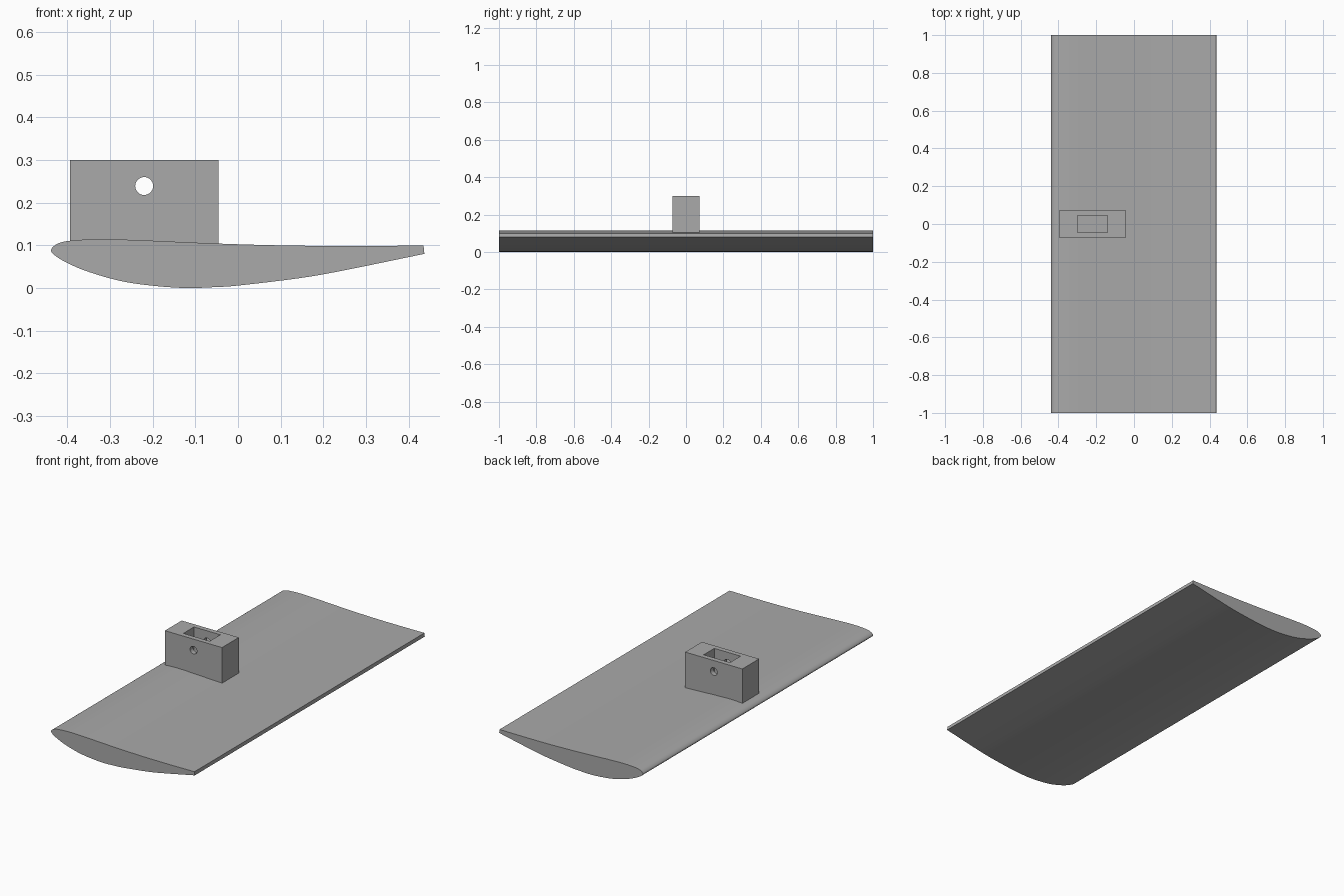
import bpy, bmesh, math
from mathutils import Matrix, Vector

cube = bpy.data.objects.get("Cube")
if cube:
    bpy.data.objects.remove(cube, do_unlink=True)

grey = bpy.data.materials.new("plain grey")
grey.use_nodes = True
colour = (0.4, 0.4, 0.4, 1)
grey.diffuse_color = colour
grey.node_tree.nodes["Principled BSDF"].inputs["Base Color"].default_value = colour


def make_object(name, bm):
    bmesh.ops.recalc_face_normals(bm, faces=bm.faces)
    mesh = bpy.data.meshes.new(name)
    bm.to_mesh(mesh)
    bm.free()
    mesh.materials.append(grey)
    obj = bpy.data.objects.new(name, mesh)
    bpy.context.collection.objects.link(obj)
    return obj


def box(name, centre, size):
    bm = bmesh.new()
    bmesh.ops.create_cube(bm, size=1, matrix=Matrix.Translation(centre) @ Matrix.Diagonal((*size, 1)))
    return make_object(name, bm)


def activate(obj):
    bpy.ops.object.select_all(action="DESELECT")
    obj.select_set(True)
    bpy.context.view_layer.objects.active = obj


def cut(target, cutter):
    mod = target.modifiers.new("cut", "BOOLEAN")
    mod.operation = "DIFFERENCE"
    mod.solver = "EXACT"
    mod.object = cutter
    activate(target)
    bpy.ops.object.modifier_apply(modifier=mod.name)
    bpy.data.objects.remove(cutter, do_unlink=True)


def smooth_path(points, steps=4):
    """Catmull-Rom curve through the points."""
    pts = [Vector(p) for p in points]
    pts = [2 * pts[0] - pts[1]] + pts + [2 * pts[-1] - pts[-2]]
    out = []
    for a, b, c, d in zip(pts, pts[1:], pts[2:], pts[3:]):
        for i in range(steps):
            t = i / steps
            out.append(0.5 * (2 * b + (c - a) * t + (2 * a - 5 * b + 4 * c - d) * t**2
                              + (3 * b - a - 3 * c + d) * t**3))
    return out + [pts[-2]]


# Wing: section from upper trailing edge, round the nose, to lower trailing edge
section = smooth_path([
    (0.435, 0.0995), (0.28, 0.0985), (0.12, 0.0995), (-0.045, 0.104), (-0.23, 0.112),
    (-0.325, 0.1145), (-0.392, 0.111), (-0.42, 0.105), (-0.434, 0.096), (-0.438, 0.086),
    (-0.425, 0.073), (-0.395, 0.056), (-0.348, 0.037), (-0.278, 0.017), (-0.207, 0.006),
    (-0.125, 0.0), (-0.055, 0.002), (0.003, 0.006), (0.144, 0.023), (0.247, 0.041), (0.437, 0.08),
])
bm = bmesh.new()
end = bm.faces.new([bm.verts.new((p.x, -1, p.y)) for p in section])
ext = bmesh.ops.extrude_face_region(bm, geom=[end], use_keep_orig=True)
bmesh.ops.translate(bm, vec=(0, 2, 0), verts=[g for g in ext["geom"] if isinstance(g, bmesh.types.BMVert)])
wing = make_object("wing", bm)
activate(wing)
bpy.ops.object.shade_smooth_by_angle(angle=math.radians(30))

# Mounting block with a rectangular socket and a cross pin hole
mount_x = -0.22
block = box("mounting_block", (mount_x, 0, 0.2), (0.348, 0.146, 0.2))
cut(block, box("socket_cutter", (mount_x, 0, 0.25), (0.16, 0.092, 0.4)))
bm = bmesh.new()
bmesh.ops.create_cone(bm, cap_ends=True, segments=40, radius1=0.021, radius2=0.021, depth=0.4,
                      matrix=Matrix.Translation((mount_x, 0, 0.239)) @ Matrix.Rotation(math.pi / 2, 4, "X"))
cut(block, make_object("pin_cutter", bm))
activate(block)
bpy.ops.object.shade_smooth_by_angle(angle=math.radians(30))
